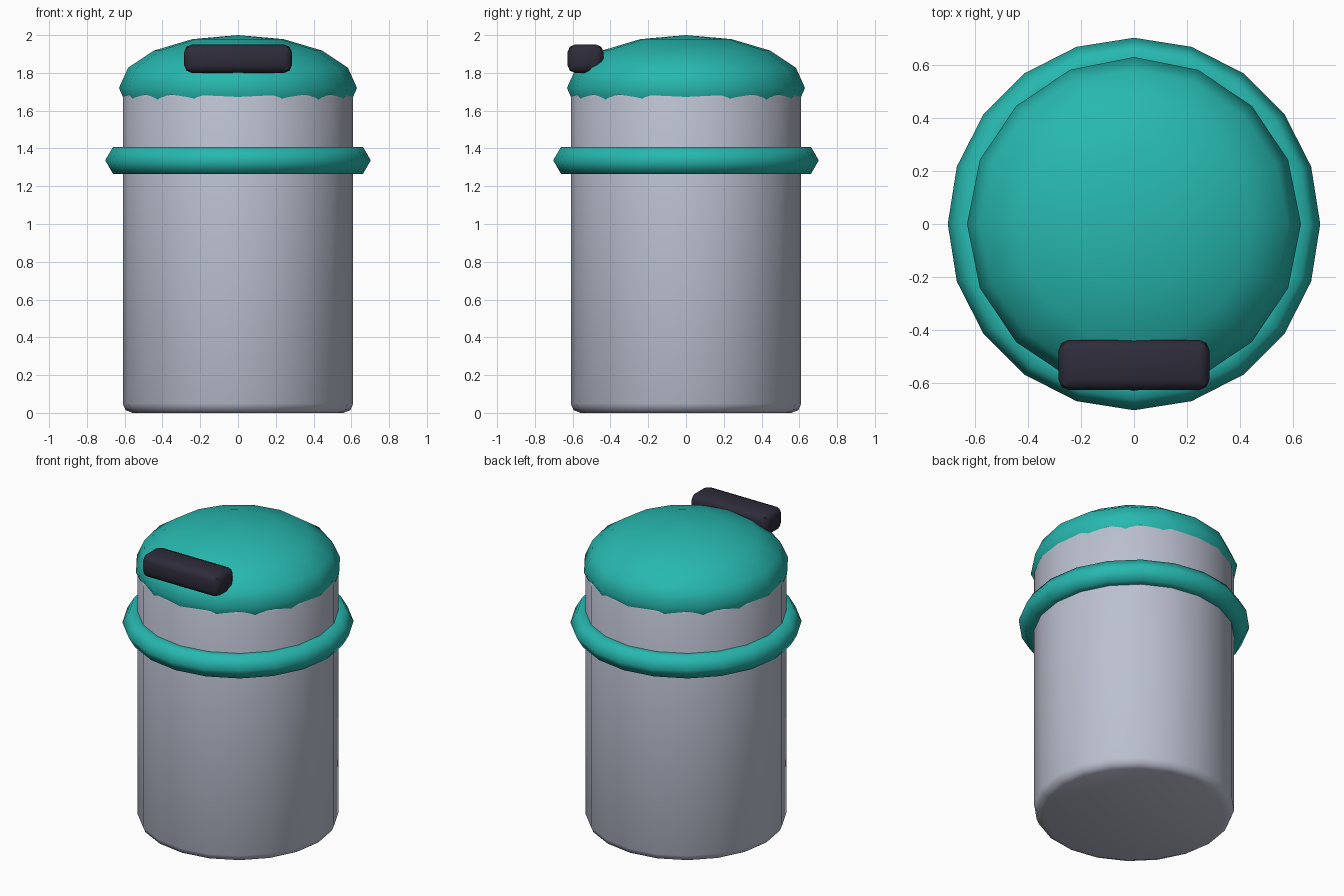
import bpy, math

if "Cube" in bpy.data.objects:
    bpy.data.objects.remove(bpy.data.objects["Cube"])


def material(name, color):
    m = bpy.data.materials.new(name)
    m.diffuse_color = (*color, 1.0)
    m.use_nodes = True
    m.node_tree.nodes["Principled BSDF"].inputs["Base Color"].default_value = m.diffuse_color
    return m


teal = material("teal", (0.02, 0.48, 0.43))
grey = material("light grey", (0.50, 0.53, 0.63))
dark = material("dark charcoal", (0.027, 0.025, 0.042))


def finish(name, mat, bevel=0.0, angle=180):
    """Name, colour, bevel and smooth the active object."""
    ob = bpy.context.object
    ob.name = name
    ob.data.materials.append(mat)
    bpy.ops.object.transform_apply(location=False, rotation=False, scale=True)
    if bevel:
        mod = ob.modifiers.new("rounded_edges", 'BEVEL')
        mod.width = bevel
        mod.segments = 2
        mod.limit_method = 'ANGLE'
        mod.angle_limit = math.radians(40)
        bpy.ops.object.modifier_apply(modifier=mod.name)
    if angle >= 180:
        bpy.ops.object.shade_smooth()
    else:
        bpy.ops.object.shade_smooth_by_angle(angle=math.radians(angle))
    return ob


# Bin body, its top rim tucked inside the lid
bpy.ops.mesh.primitive_cylinder_add(vertices=20, radius=0.61, depth=1.72,
                                    location=(0, 0, 0.86))
finish("bin_body", grey, bevel=0.05, angle=46)

# Six-sided band around the body
bpy.ops.mesh.primitive_torus_add(major_segments=20, minor_segments=6,
                                 major_radius=0.62, minor_radius=0.083,
                                 location=(0, 0, 1.337))
finish("band", teal)

# Flattened sphere lid
bpy.ops.mesh.primitive_uv_sphere_add(segments=16, ring_count=8, radius=1,
                                     location=(0, 0, 1.72))
bpy.context.object.scale = (0.63, 0.63, 0.28)
finish("domed_lid", teal)

# Handle on the front of the lid
bpy.ops.mesh.primitive_cube_add(size=1, location=(0, -0.532, 1.875))
bpy.context.object.scale = (0.57, 0.19, 0.15)
finish("handle", dark, bevel=0.04, angle=46)
